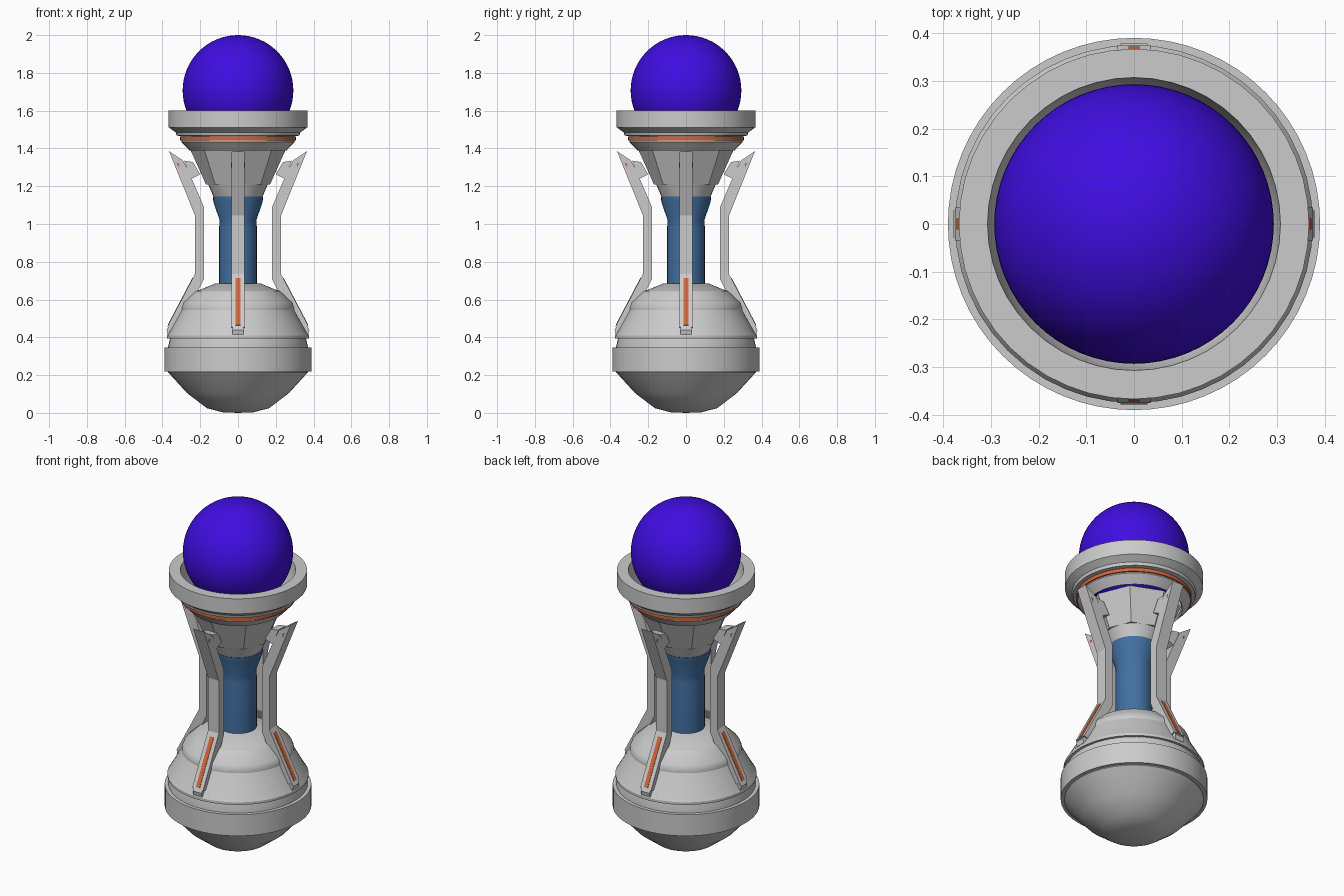
import bpy, bmesh, math
from mathutils import Matrix

if "Cube" in bpy.data.objects:
    bpy.data.objects.remove(bpy.data.objects["Cube"])


def material(name, rgb):
    m = bpy.data.materials.new(name)
    m.diffuse_color = (*rgb, 1)
    m.use_nodes = True
    m.node_tree.nodes["Principled BSDF"].inputs["Base Color"].default_value = m.diffuse_color
    return m


PURPLE = material("purple", (0.05, 0.004, 0.75))
ORANGE = material("orange", (0.65, 0.13, 0.04))
BLUE = material("blue", (0.055, 0.16, 0.36))


def finish(name, bm, mat=None, angle=None):
    bmesh.ops.recalc_face_normals(bm, faces=bm.faces)
    me = bpy.data.meshes.new(name)
    bm.to_mesh(me)
    bm.free()
    ob = bpy.data.objects.new(name, me)
    bpy.context.collection.objects.link(ob)
    if mat:
        me.materials.append(mat)
    if angle:
        bpy.ops.object.select_all(action='DESELECT')
        ob.select_set(True)
        bpy.context.view_layer.objects.active = ob
        bpy.ops.object.shade_smooth_by_angle(angle=math.radians(angle))
    return ob


def lathe(name, profile, sides=48, mat=None, angle=25, closed=False):
    """Revolve (radius, z) points about z."""
    bm = bmesh.new()
    rings = []
    for r, z in profile:
        if r == 0:
            rings.append([bm.verts.new((0, 0, z))] * sides)
        else:
            rings.append([bm.verts.new((r * math.cos(a), r * math.sin(a), z))
                          for a in (2 * math.pi * i / sides for i in range(sides))])
    pairs = list(zip(rings, rings[1:])) + ([(rings[-1], rings[0])] if closed else [])
    for a, b in pairs:
        for i in range(sides):
            j = (i + 1) % sides
            bm.faces.new(dict.fromkeys((a[i], a[j], b[j], b[i])))
    return finish(name, bm, mat, angle)


def slab(name, outline, half, turn, mat=None):
    """Extrude an (out, z) outline sideways, then turn it about z."""
    bm = bmesh.new()
    face = bm.faces.new([bm.verts.new((x, -half, z)) for x, z in outline])
    ext = bmesh.ops.extrude_face_region(bm, geom=[face])
    for v in ext["geom"]:
        if isinstance(v, bmesh.types.BMVert):
            v.co.y = half
    bm.transform(Matrix.Rotation(turn, 4, 'Z'))
    return finish(name, bm, mat)


# Rounded base with lower bowl, waist band and stepped shoulder
lathe("base_bowl", [(0, 0), (.08, 0.003), (.165, .025), (.27, .105), (.37, .215), (.37, .35),
                    (.36, .395), (.375, .395), (.375, .41), (.362, .43), (.298, .545),
                    (.298, .56), (.288, .585), (.225, .645), (.20, .652), (.12, .685), (0, .685)])
lathe("base_band", [(.36, .22), (.39, .22), (.39, .345), (.36, .345)], 64, closed=True)

# Glowing core tube
lathe("core_tube", [(0, .66), (.1, .66), (.1, .98), (.097, 1.02), (.13, 1.115), (.133, 1.145), (0, 1.145)],
      32, BLUE)

# Faceted neck and open funnel under the cup
lathe("neck_collar", [(0, 1.14), (.128, 1.14), (.16, 1.215), (0, 1.215)], 32)
lathe("funnel", [(0, 1.21), (.17, 1.21), (.25, 1.388), (.235, 1.388), (.15, 1.23), (0, 1.23)], 8, angle=None)

# Cup that holds the orb
lathe("cup", [(.258, 1.39), (.30, 1.435), (.30, 1.465), (.325, 1.468), (.33, 1.485), (.367, 1.512),
              (.367, 1.6), (.307, 1.6), (.295, 1.5), (.25, 1.40)], 48, closed=True)
lathe("cup_glow_ring", [(.29, 1.44), (.307, 1.442), (.307, 1.462), (.29, 1.462)], 48, ORANGE, closed=True)

# Orb
bpy.ops.mesh.primitive_uv_sphere_add(segments=64, ring_count=32, radius=.293, location=(0, 0, 1.707))
orb = bpy.context.object
orb.name = "orb"
orb.data.materials.append(PURPLE)
bpy.ops.object.shade_smooth()

# Four bent struts with end foot, glow strip and tip marks
STRUT = [(.375, .455), (.228, .735), (.228, 1.045), (.365, 1.385), (.29, 1.335),
         (.245, 1.24), (.18, 1.09), (.18, .71), (.31, .44)]
TAB = [(.285, 1.335), (.238, 1.328), (.2, 1.262), (.25, 1.238)]
FOOT = [(.378, .44), (.36, .47), (.31, .46), (.32, .415), (.373, .415)]
STRIP = [(.3725, .465), (.2425, .713), (.235, .708), (.365, .46)]
MARK = [(.315, 1.30), (.325, 1.325), (.31, 1.32)]
for k, side in enumerate(("right", "back", "left", "front")):
    t = k * math.pi / 2
    slab(side + "_strut", STRUT, .035, t)
    slab(side + "_strut_tab", TAB, .034, t)
    slab(side + "_strut_foot", FOOT, .028, t)
    slab(side + "_strut_glow", STRIP, .012, t, ORANGE)
    slab(side + "_strut_tip_mark", MARK, .036, t, ORANGE)
